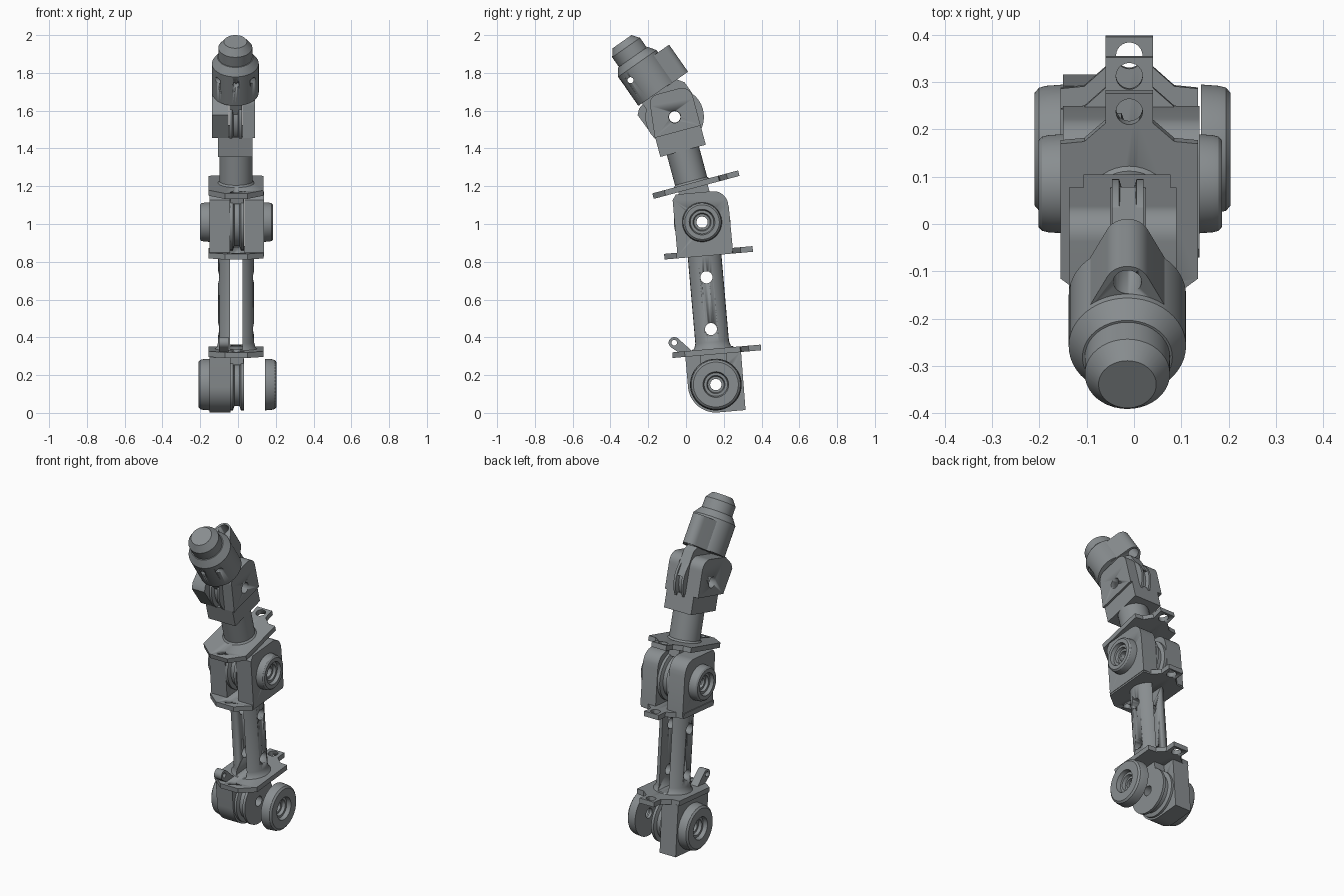
import bpy, bmesh, math
from mathutils import Matrix, Vector

if "Cube" in bpy.data.objects:
    bpy.data.objects.remove(bpy.data.objects["Cube"])

metal = bpy.data.materials.new("steel_grey")
metal.diffuse_color = (0.25, 0.27, 0.28, 1)
metal.use_nodes = True
metal.node_tree.nodes["Principled BSDF"].inputs["Base Color"].default_value = metal.diffuse_color
CX = -0.01  # centre line of the linkage


def frame(y, z, deg):
    return Matrix.Translation((0, y, z)) @ Matrix.Rotation(math.radians(deg), 4, 'X')


LOW = frame(0.158, 0.15, 5)      # bottom joint
MID = frame(0.085, 1.01, 5)      # middle joint, lower side
MID_UP = frame(0.085, 1.01, 15)  # middle joint, upper side
TOP = frame(-0.06, 1.567, 15)    # top joint, lower side
TIP = frame(-0.06, 1.567, 35)    # fingertip


def finish(name, bm, mat):
    bmesh.ops.recalc_face_normals(bm, faces=bm.faces)
    me = bpy.data.meshes.new(name)
    bm.to_mesh(me)
    bm.free()
    ob = bpy.data.objects.new(name, me)
    ob.matrix_world = mat
    me.materials.append(metal)
    bpy.context.collection.objects.link(ob)
    bpy.context.view_layer.objects.active = ob
    bpy.ops.object.select_all(action='DESELECT')
    ob.select_set(True)
    bpy.ops.object.shade_smooth_by_angle(angle=math.radians(30))
    return ob


def prism(name, pts, a, b, mat, axis='x'):
    """Extrude a 2D outline along x (outline y,z) or along z (outline x,y)."""
    bm = bmesh.new()
    place = (lambda p, h: (h, p[0], p[1])) if axis == 'x' else (lambda p, h: (p[0], p[1], h))
    lo = [bm.verts.new(place(p, a)) for p in pts]
    hi = [bm.verts.new(place(p, b)) for p in pts]
    n = len(pts)
    bm.faces.new(lo)
    bm.faces.new(hi)
    for i in range(n):
        j = (i + 1) % n
        bm.faces.new((lo[i], lo[j], hi[j], hi[i]))
    return finish(name, bm, mat)


def lathe(name, prof, mat, axis='x', ring=False, centre=(0, 0), n=40):
    """Revolve (radius, height) points; ring=True closes the section on itself."""
    bm = bmesh.new()
    rows = []
    for k in range(n):
        t = 2 * math.pi * k / n
        row = []
        for r, h in prof:
            c, s = r * math.cos(t) + centre[0], r * math.sin(t) + centre[1]
            row.append(bm.verts.new((h, c, s) if axis == 'x' else (c, s, h)))
        rows.append(row)
    m = len(prof)
    for k in range(n):
        p, q = rows[k], rows[(k + 1) % n]
        for i in range(m if ring else m - 1):
            j = (i + 1) % m
            bm.faces.new((p[i], p[j], q[j], q[i]))
    if not ring:
        bm.faces.new([r[0] for r in rows])
        bm.faces.new([r[-1] for r in rows])
    return finish(name, bm, mat)


def rod(name, r, a, b, mat, axis='x', centre=(0, 0), n=24):
    return lathe(name, [(r, a), (r, b)], mat, axis, False, centre, n)


def cut(ob, *cutters):
    for c in cutters:
        mod = ob.modifiers.new("cut", 'BOOLEAN')
        mod.operation, mod.solver, mod.object = 'DIFFERENCE', 'EXACT', c
        bpy.context.view_layer.objects.active = ob
        bpy.ops.object.modifier_apply(modifier=mod.name)
        bpy.data.objects.remove(c, do_unlink=True)
    return ob


def arc(cy, cz, r, a0, a1, n=10):
    return [(cy + r * math.cos(math.radians(a0 + (a1 - a0) * i / n)),
             cz + r * math.sin(math.radians(a0 + (a1 - a0) * i / n))) for i in range(n + 1)]


def rect(y0, y1, z0, z1):
    return [(y0, z0), (y1, z0), (y1, z1), (y0, z1)]


def bore(mat, r=0.03):
    return rod("bore_cutter", r, -0.4, 0.4, mat)


def bearing(name, R, x0, side, depth, mat):
    prof = [(.03, 0), (R, 0), (R * .98, .6), (R * .95, .85), (R * .87, 1), (.068, 1),
            (.062, .6), (.048, .6), (.043, .3), (.03, .3)]
    return lathe(name, [(r, x0 + side * depth * h) for r, h in prof], mat, ring=True)


def pulley(name, R, mat, x0=-.043, x1=.032):
    w = x1 - x0
    prof = [(.03, 0), (R, 0), (R, .22), (R - .022, .32), (R - .022, .68), (R, .78), (R, 1), (.03, 1)]
    return lathe(name, [(r, x0 + w * h) for r, h in prof], mat, ring=True)


def plate(name, w, mat):
    """Flat flange with a chamfered nose, a narrow rear ear and bolt holes."""
    half = [(.06, -.215), (.145, -.15), (.145, .145), (.095, .15), (.05, .19), (.05, .255)]
    pts = [(CX + x, y) for x, y in half] + [(CX - x, y) for x, y in reversed(half)]
    ob = prism(name, pts, w, w + .03, mat, 'z')
    return cut(ob, rod("cut_a", .028, w - .1, w + .1, mat, 'z', (CX, .215)),
               rod("cut_b", .02, w - .1, w + .1, mat, 'z', (CX, -.175)))


# Bottom joint: one cheek, a pulley and two bearings
cheek = [(-.148, .165)] + arc(0, 0, .148, 180, 270, 14) + [(.145, -.148), (.148, .165)]
cut(prism("bottom_cheek", cheek, -.15, -.04, LOW), bore(LOW))
pulley("bottom_pulley", .137, LOW)
prism("bottom_neck", rect(-.07, .07, .11, .165), -.04, .03, LOW)
bearing("bottom_bearing_left", .137, -.148, -1, .062, LOW)
bearing("bottom_bearing_right", .137, .142, 1, .062, LOW)
plate("bottom_plate", .16, LOW)

# Lower link: slotted tube with cross holes
tube = lathe("lower_link", [(.115, .185), (.102, .2), (.095, .225), (.095, .69)],
             LOW, 'z', centre=(CX, 0), n=48)
cut(tube, prism("slot", rect(-.2, .2, .195, .9), -.042, .025, LOW),
    rod("hole_low", .032, -.3, .3, LOW, centre=(0, .295)),
    rod("hole_high", .032, -.3, .3, LOW, centre=(0, .57)))

# Small cable lug on the front of the lower link
LUG = LOW @ Matrix.Translation((0, -.2, .24)) @ Matrix.Rotation(math.radians(-43), 4, 'X')
lug = arc(0, 0, .03, -90, -270, 12) + [(.12, .022), (.12, -.022)]
cut(prism("cable_lug", lug, -.1, -.05, LUG), rod("lug_hole", .015, -.3, .3, LUG))

# Middle joint: two cheeks, pulley, bearings and a flange on each side
cheek = [(-.145, -.17), (.15, -.17), (.148, .07)] + arc(.068, .08, .078, 0, 90, 8) + [(-.125, .158), (-.145, .13)]
for name, a, b in (("left", -.15, -.042), ("right", .035, .138)):
    cut(prism("middle_cheek_" + name, cheek, a, b, MID), bore(MID))
plate("middle_plate_lower", -.18, MID)
bearing("middle_bearing_left", .105, -.148, -1, .054, MID)
bearing("middle_bearing_right", .105, .136, 1, .05, MID)
pulley("middle_pulley", .15, MID_UP)
prism("middle_neck", rect(-.08, .08, .12, .19), -.04, .03, MID_UP)
plate("middle_plate_upper", .185, MID_UP)

# Upper link: round post and fork base
lathe("upper_link", [(.1, .21), (.088, .225), (.088, .4)], MID_UP, 'z', centre=(CX, 0))
prism("fork_base", rect(-.128, .121, -.185, -.078), -.107, .077, TOP)

# Top joint: fork arms around the fingertip tongue
right_arm = [(-.13, -.08), (.121, -.08), (.121, .07)] + arc(.061, .08, .06, 0, 90, 8) + \
            arc(-.06, .09, .05, 90, 180, 6)
left_arm = [(-.133, -.08), (.121, -.08), (.121, .07)] + arc(.061, .08, .06, 0, 90, 8) + \
           [(-.1, .137), (-.17, .092), (-.187, .06)]
cut(prism("fork_arm_right", right_arm, .024, .09, TOP), bore(TOP, .032))
cut(prism("fork_arm_left", left_arm, -.137, -.05, TOP), bore(TOP, .032))
pulley("tongue_pulley", .155, TIP, -.046, .02)
neck = [(-.1, .08), (.05, .05), (.148, -.03), (.148, .12), (.11, .175), (-.1, .175)]
prism("tongue_neck", neck, -.046, .02, TIP)

# Fingertip: chamfered body, pin holes, cap and tendon guide
body = lathe("tip_body", [(.124, .158), (.124, .345), (.095, .386)], TIP, 'z', centre=(CX - .004, 0), n=48)
cut(body, rod("pin_hole", .016, -.4, .4, TIP, centre=(-.08, .293)),
    rod("front_hole", .016, -.3, -.09, TIP @ Matrix.Translation((CX, 0, .293)) @
        Matrix.Rotation(math.radians(90), 4, 'Z')))
lathe("tip_cap", [(.09, .37), (.09, .448), (.061, .486)], TIP, 'z', centre=(CX - .004, 0))
guide = [(CX - .1, .06)] + [(CX - .004 + x, y) for x, y in arc(0, .148, .047, 155, 25, 12)] + [(CX + .092, .06)]
cut(prism("tendon_guide", guide, .155, .33, TIP, 'z'),
    rod("guide_hole", .03, .1, .5, TIP, 'z', (CX - .004, .155)))
